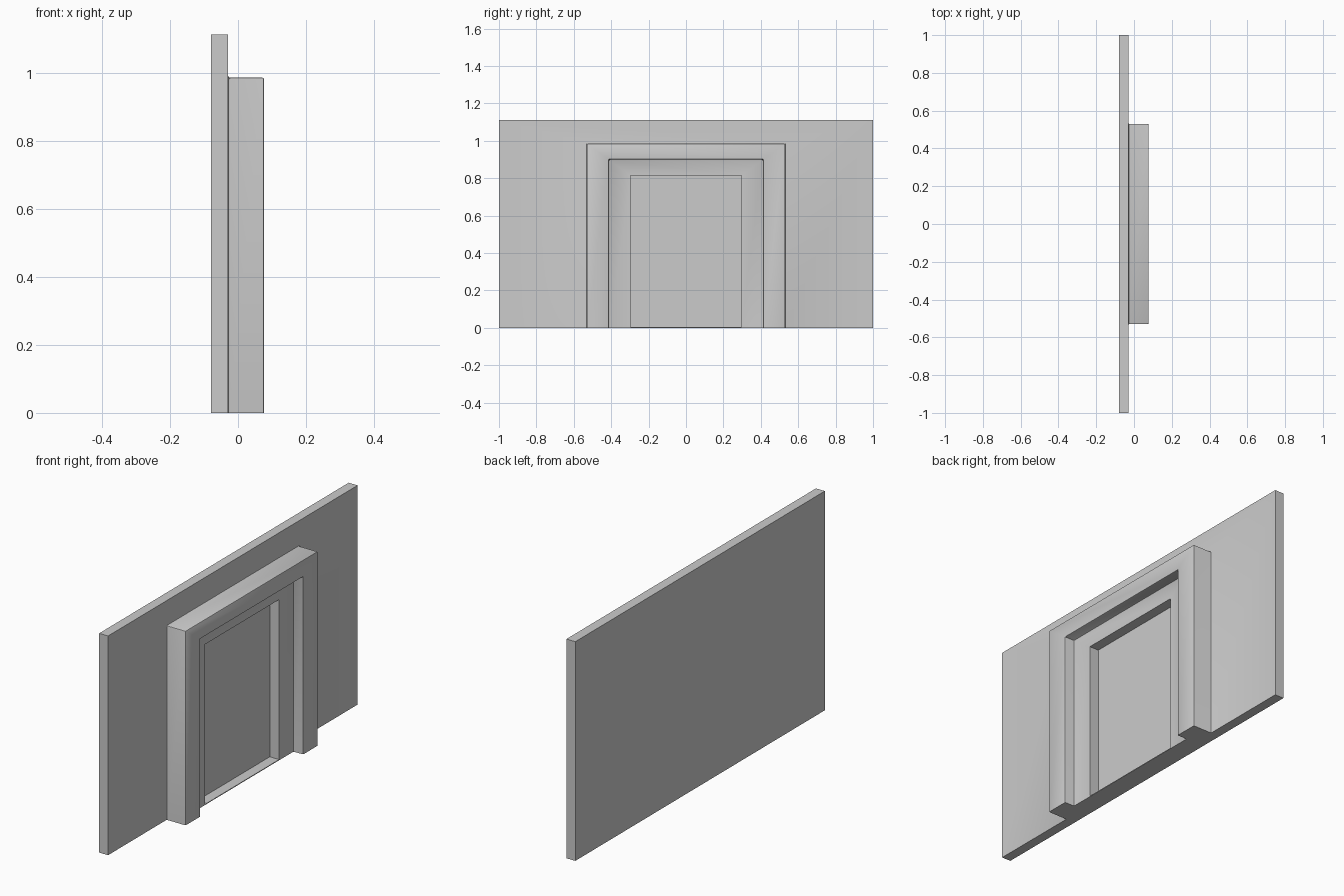
import bpy, bmesh
from math import radians

if "Cube" in bpy.data.objects:
    bpy.data.objects.remove(bpy.data.objects["Cube"])

# Stepped profile from wall back to door panel: half width, top, depth x, bottom
STEPS = [
    (1.0, 1.112, -0.079, 0), (1.0, 1.112, -0.029, 0),           # wall slab
    (0.53, 0.985, -0.029, 0), (0.53, 0.985, 0.077, 0),          # outer surround
    (0.412, 0.90, 0.077, 0), (0.412, 0.90, 0.023, 0),           # first reveal
    (0.296, 0.815, 0.023, 0.004), (0.296, 0.815, -0.029, 0.004) # inner reveal and sill
]
bm = bmesh.new()
rings = [[bm.verts.new((x, y, z)) for y, z in ((-w, b), (-w, h), (w, h), (w, b))]
         for w, h, x, b in STEPS]

# Left, top and right sides of each step; the innermost steps also get a sill
for i, (a, c) in enumerate(zip(rings, rings[1:])):
    for k in range(4 if i >= 5 else 3):
        n = (k + 1) % 4
        bm.faces.new((a[k], a[n], c[n], c[k]))

# Back of wall, door panel and underside
bm.faces.new(rings[0])
bm.faces.new(rings[-1])
bm.faces.new([r[0] for r in rings[:6]] + [r[3] for r in reversed(rings[:6])])
bmesh.ops.recalc_face_normals(bm, faces=bm.faces)

# Slightly rounded edges on the outer surround and its reveal
edges = [e for e in bm.edges
         if max(v.co.z for v in e.verts) > 0.1
         and all(0.4 < abs(v.co.y) < 0.9 for v in e.verts)
         and e.calc_face_angle(0) > 1]
bmesh.ops.bevel(bm, geom=edges, offset=0.005, segments=2, profile=0.5,
                affect='EDGES', clamp_overlap=True)

mesh = bpy.data.meshes.new("wall_with_doorway")
bm.to_mesh(mesh)
bm.free()
wall = bpy.data.objects.new("wall_with_doorway", mesh)
bpy.context.collection.objects.link(wall)
bpy.context.view_layer.objects.active = wall
wall.select_set(True)
bpy.ops.object.shade_smooth_by_angle(angle=radians(30))
